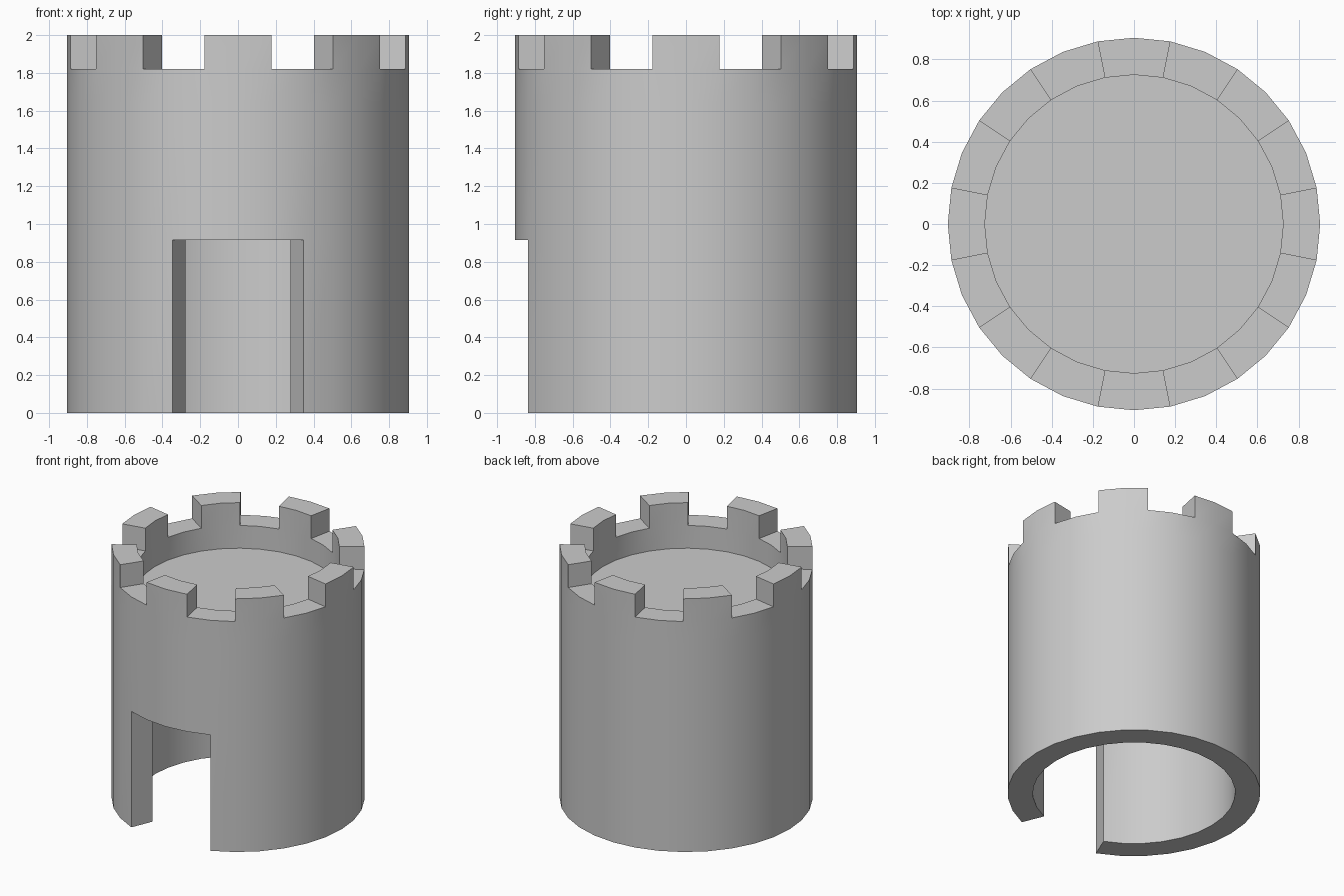
import bpy, bmesh
from math import sin, cos, pi, radians

if "Cube" in bpy.data.objects:
    bpy.data.objects.remove(bpy.data.objects["Cube"])

SIDES = 32
R_OUT, R_IN = 0.905, 0.725
# ground, door top, ceiling, roof deck, parapet, merlon top
LEVELS = [0.0, 0.915, 1.46, 1.64, 1.82, 2.0]
DOOR_BAND, DECK_BAND, MERLON_BAND = 0, 2, 4

bm = bmesh.new()


def point(r, i, z):
    """Point on a ring; segment 0 starts at the front (-y)."""
    a = 2 * pi * i / SIDES - pi / 2
    return bm.verts.new((r * cos(a), r * sin(a), z))


def solid(i, band):
    """Whether the wall cell at segment i and height band is filled."""
    i %= SIDES
    if band < 0 or band > MERLON_BAND:
        return False
    if band == DOOR_BAND:
        return i not in (0, 1, SIDES - 2, SIDES - 1)
    if band == MERLON_BAND:
        return i % 4 in (0, 3)
    return True


def quad(*corners):
    bm.faces.new([point(*c) for c in corners])


# wall, doorway and battlements: only exposed cell sides get faces
for i in range(SIDES):
    j = i + 1
    for b in range(len(LEVELS) - 1):
        if not solid(i, b):
            continue
        lo, hi = LEVELS[b], LEVELS[b + 1]
        quad((R_OUT, i, lo), (R_OUT, j, lo), (R_OUT, j, hi), (R_OUT, i, hi))
        if b != DECK_BAND:
            quad((R_IN, j, lo), (R_IN, i, lo), (R_IN, i, hi), (R_IN, j, hi))
        if not solid(i, b + 1):
            quad((R_OUT, i, hi), (R_OUT, j, hi), (R_IN, j, hi), (R_IN, i, hi))
        if not solid(i, b - 1):
            quad((R_OUT, j, lo), (R_OUT, i, lo), (R_IN, i, lo), (R_IN, j, lo))
        if not solid(i - 1, b):
            quad((R_IN, i, lo), (R_OUT, i, lo), (R_OUT, i, hi), (R_IN, i, hi))
        if not solid(j, b):
            quad((R_OUT, j, lo), (R_IN, j, lo), (R_IN, j, hi), (R_OUT, j, hi))

# roof deck and the ceiling beneath it
for z in (LEVELS[DECK_BAND], LEVELS[DECK_BAND + 1]):
    bm.faces.new([point(R_IN, i, z) for i in range(SIDES)])

bmesh.ops.remove_doubles(bm, verts=bm.verts[:], dist=1e-4)
bmesh.ops.recalc_face_normals(bm, faces=bm.faces[:])

mesh = bpy.data.meshes.new("castle_tower")
bm.to_mesh(mesh)
bm.free()
tower = bpy.data.objects.new("castle_tower", mesh)
bpy.context.collection.objects.link(tower)

# smooth round walls, crisp edges
bpy.context.view_layer.objects.active = tower
tower.select_set(True)
bpy.ops.object.shade_smooth_by_angle(angle=radians(30))
